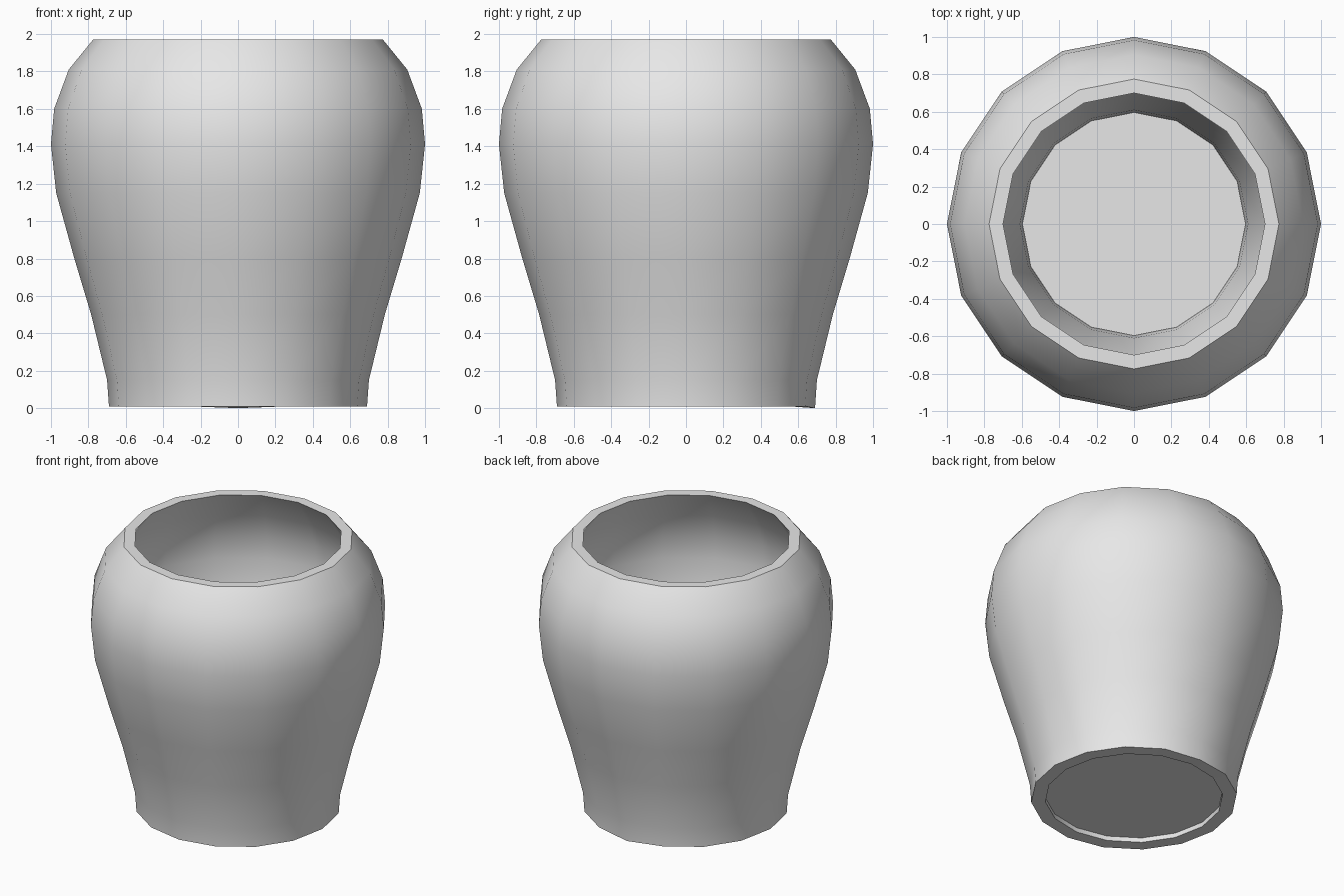
import bpy
import bmesh
from math import tau

SIDES = 16

if "Cube" in bpy.data.objects:
    bpy.data.objects.remove(bpy.data.objects["Cube"], do_unlink=True)

# One plain grey for the whole pot
grey = bpy.data.materials.new("light_grey")
grey.use_nodes = True
grey.diffuse_color = (0.8, 0.8, 0.8, 1)
grey.node_tree.nodes["Principled BSDF"].inputs["Base Color"].default_value = (0.8, 0.8, 0.8, 1)


def add_object(name, bm):
    mesh = bpy.data.meshes.new(name)
    bm.to_mesh(mesh)
    bm.free()
    mesh.materials.append(grey)
    obj = bpy.data.objects.new(name, mesh)
    bpy.context.collection.objects.link(obj)
    return obj


# Wall section as (radius, height): up the outside, then down the inside
outside = [(0.69, 0.01), (0.70, 0.15), (0.785, 0.5), (0.875, 0.8), (0.972, 1.15),
           (1.0, 1.41), (0.983, 1.6), (0.905, 1.81), (0.775, 1.97)]
inside = [(0.70, 1.97), (0.83, 1.76), (0.897, 1.58), (0.91, 1.41), (0.885, 1.17),
          (0.79, 0.83), (0.70, 0.52), (0.61, 0.16), (0.595, 0.01)]

# Hollow wall, turned around the vertical axis
bm = bmesh.new()
section = [bm.verts.new((r, 0, z)) for r, z in outside + inside]
edges = [bm.edges.new((a, b)) for a, b in zip(section, section[1:] + section[:1])]
bmesh.ops.spin(bm, geom=section + edges, cent=(0, 0, 0), axis=(0, 0, 1),
               angle=tau, steps=SIDES)
bmesh.ops.remove_doubles(bm, verts=bm.verts, dist=0.0005)
bmesh.ops.recalc_face_normals(bm, faces=bm.faces)

# The foot dips slightly at the back
for v in bm.verts:
    if v.co.y > 0.68 and v.co.z < 0.05:
        v.co.z = 0
wall = add_object("pot_wall", bm)

# Floor, set a little above the foot
bm = bmesh.new()
bmesh.ops.create_circle(bm, cap_ends=True, segments=SIDES, radius=0.597)
bmesh.ops.translate(bm, verts=bm.verts, vec=(0, 0, 0.045))
bmesh.ops.recalc_face_normals(bm, faces=bm.faces)
for f in bm.faces:
    if f.normal.z < 0:
        f.normal_flip()
floor = add_object("pot_floor", bm)

# Smooth walls with crisp rims
bpy.ops.object.select_all(action="DESELECT")
wall.select_set(True)
bpy.context.view_layer.objects.active = wall
bpy.ops.object.shade_smooth_by_angle(angle=tau / 10)
